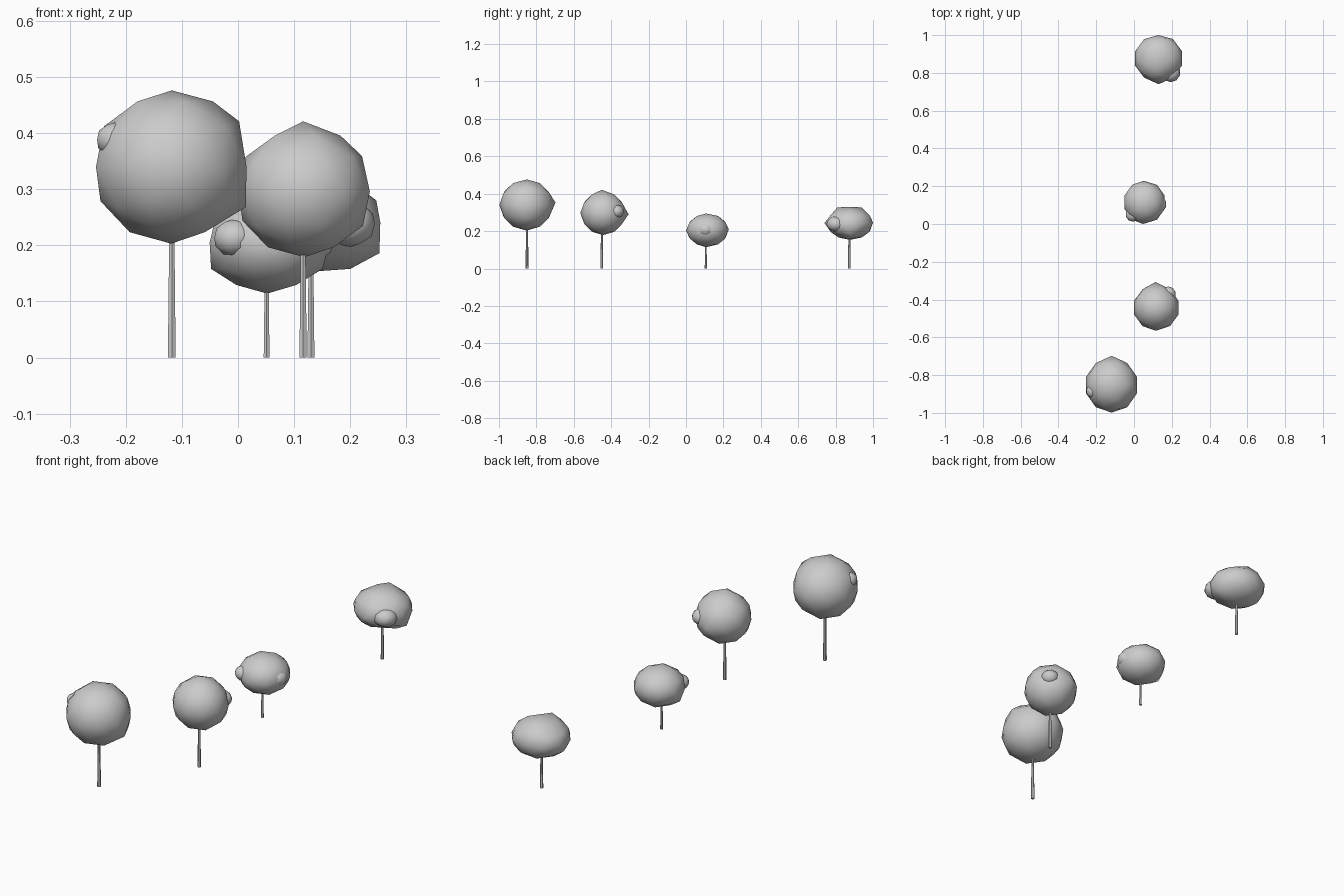
import bpy, bmesh
from mathutils import Vector

if "Cube" in bpy.data.objects:
    bpy.data.objects.remove(bpy.data.objects["Cube"])


def smooth_object(name, bm):
    for f in bm.faces:
        f.smooth = True
    mesh = bpy.data.meshes.new(name)
    bm.to_mesh(mesh)
    bm.free()
    obj = bpy.data.objects.new(name, mesh)
    bpy.context.collection.objects.link(obj)
    return obj


def leaf_ball(name, centre, radii, pulls=()):
    """Low-poly ball; each pull moves the nearest vertex to an (x, y, z) point."""
    bm = bmesh.new()
    bmesh.ops.create_icosphere(bm, subdivisions=2, radius=1)
    c = Vector(centre)
    for v in bm.verts:
        v.co = Vector(a * r for a, r in zip(v.co, radii)) + c
    free = set(bm.verts)
    for p in pulls:
        p = Vector(p)
        v = min(free, key=lambda u: (u.co - p).length)
        v.co = p
        free.discard(v)
    return smooth_object(name, bm)


def trunk(name, x, y, height, r):
    bm = bmesh.new()
    bmesh.ops.create_cone(bm, cap_ends=True, segments=6, radius1=r,
                          radius2=r * 0.65, depth=height)
    bmesh.ops.translate(bm, verts=bm.verts, vec=(x, y, height / 2))
    for f in bm.faces:
        f.smooth = False
    mesh = bpy.data.meshes.new(name)
    bm.to_mesh(mesh)
    bm.free()
    bpy.context.collection.objects.link(bpy.data.objects.new(name, mesh))


# trunk: (x, y, height, radius); crown: centre, radii, pulled points; clumps: centre, radii
trees = [
    dict(trunk=(-0.118, -0.85, 0.23, 0.008),
         crown=((-0.119, -0.853, 0.34), (0.141, 0.145, 0.137)),
         pulls=[(-0.118, -0.698, 0.353), (0.002, -0.853, 0.421),
                (0.014, -0.853, 0.268), (-0.118, -0.85, 0.476)],
         clumps=[((-0.216, -0.885, 0.388), (0.037, 0.037, 0.032))]),
    dict(trunk=(0.116, -0.45, 0.21, 0.0075),
         crown=((0.118, -0.443, 0.296), (0.123, 0.121, 0.117)),
         pulls=[(0.115, -0.307, 0.290), (0.116, -0.45, 0.421),
                (0.221, -0.443, 0.359), (0.116, -0.565, 0.298)],
         clumps=[((0.181, -0.372, 0.305), (0.041, 0.041, 0.036))]),
    dict(trunk=(0.051, 0.106, 0.15, 0.006),
         crown=((0.056, 0.115, 0.205), (0.112, 0.114, 0.089)),
         pulls=[(-0.048, 0.113, 0.158), (0.051, 0.107, 0.294),
                (0.047, 0.0, 0.203), (0.051, 0.229, 0.209),
                (0.052, 0.107, 0.114)],
         clumps=[((-0.006, 0.05, 0.213), (0.038, 0.038, 0.034)),
                 ((0.128, 0.105, 0.208), (0.044, 0.046, 0.039))]),
    dict(trunk=(0.13, 0.873, 0.19, 0.0072),
         crown=((0.13, 0.877, 0.241), (0.13, 0.126, 0.088)),
         pulls=[(0.13, 1.0, 0.246), (0.13, 0.74, 0.243),
                (0.12, 0.81, 0.327), (0.12, 0.94, 0.327),
                (0.252, 0.877, 0.186), (0.20, 0.877, 0.158)],
         clumps=[((0.194, 0.803, 0.238), (0.052, 0.052, 0.042))]),
]

for i, t in enumerate(trees, 1):
    trunk(f"trunk_{i}", *t["trunk"])
    leaf_ball(f"crown_{i}", *t["crown"], t["pulls"])
    for j, (c, r) in enumerate(t["clumps"], 1):
        leaf_ball(f"leaf_clump_{i}_{j}", c, r)
